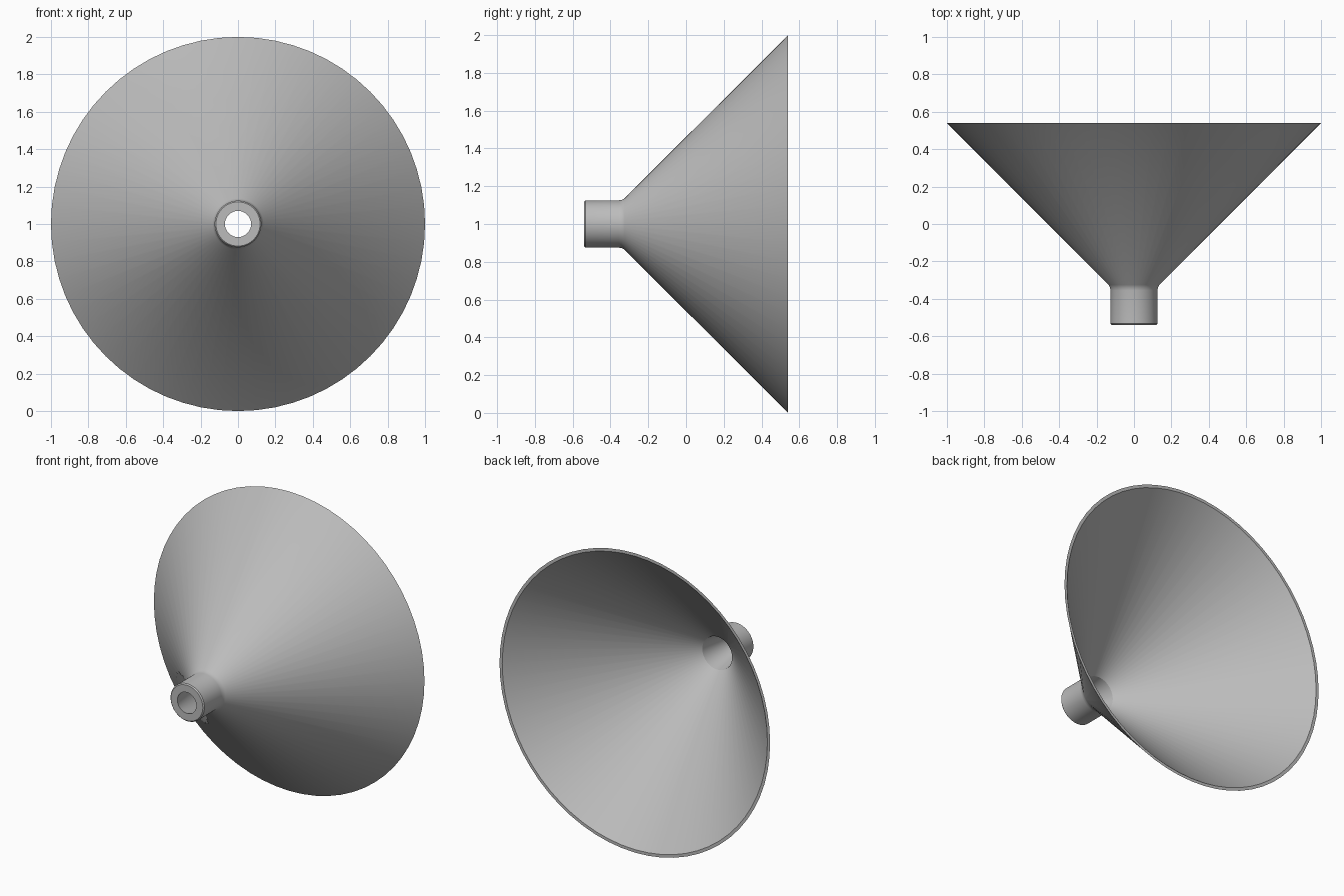
import bpy
import bmesh
import math
from mathutils import Matrix, Vector

cube = bpy.data.objects.get("Cube")
if cube:
    bpy.data.objects.remove(cube, do_unlink=True)

SEGMENTS = 64

# Plain grey finish
grey = bpy.data.materials.new("grey")
grey.use_nodes = True
colour = (0.5, 0.5, 0.5, 1)
grey.diffuse_color = colour
grey.node_tree.nodes["Principled BSDF"].inputs["Base Color"].default_value = colour


def lathe(name, profile):
    """Revolve a closed (radius, y) profile around the y axis at z = 1."""
    bm = bmesh.new()
    verts = [bm.verts.new((r, y, 0)) for r, y in profile]
    edges = [bm.edges.new((a, b)) for a, b in zip(verts, verts[1:] + verts[:1])]
    bmesh.ops.spin(bm, geom=verts + edges, cent=(0, 0, 0), axis=(0, 1, 0),
                   angle=math.tau, steps=SEGMENTS, use_duplicate=False)
    bmesh.ops.remove_doubles(bm, verts=bm.verts, dist=0.0005)
    bmesh.ops.recalc_face_normals(bm, faces=bm.faces)
    bmesh.ops.transform(bm, matrix=Matrix.Translation(Vector((0, 0, 1))), verts=bm.verts)
    mesh = bpy.data.meshes.new(name)
    bm.to_mesh(mesh)
    bm.free()
    mesh.materials.append(grey)
    obj = bpy.data.objects.new(name, mesh)
    bpy.context.collection.objects.link(obj)
    bpy.ops.object.select_all(action="DESELECT")
    obj.select_set(True)
    bpy.context.view_layer.objects.active = obj
    bpy.ops.object.shade_smooth_by_angle(angle=math.radians(30))
    return obj


# Thin flared cone, blended into a bored neck with a softened front edge
outside = [(0.118, -0.54), (0.125, -0.533), (0.125, -0.355), (0.128, -0.34),
           (0.136, -0.325), (1.0, 0.54)]
inside = [(0.98, 0.54), (0.11, -0.33), (0.07, -0.54)]
lathe("funnel_shade", outside + inside)
